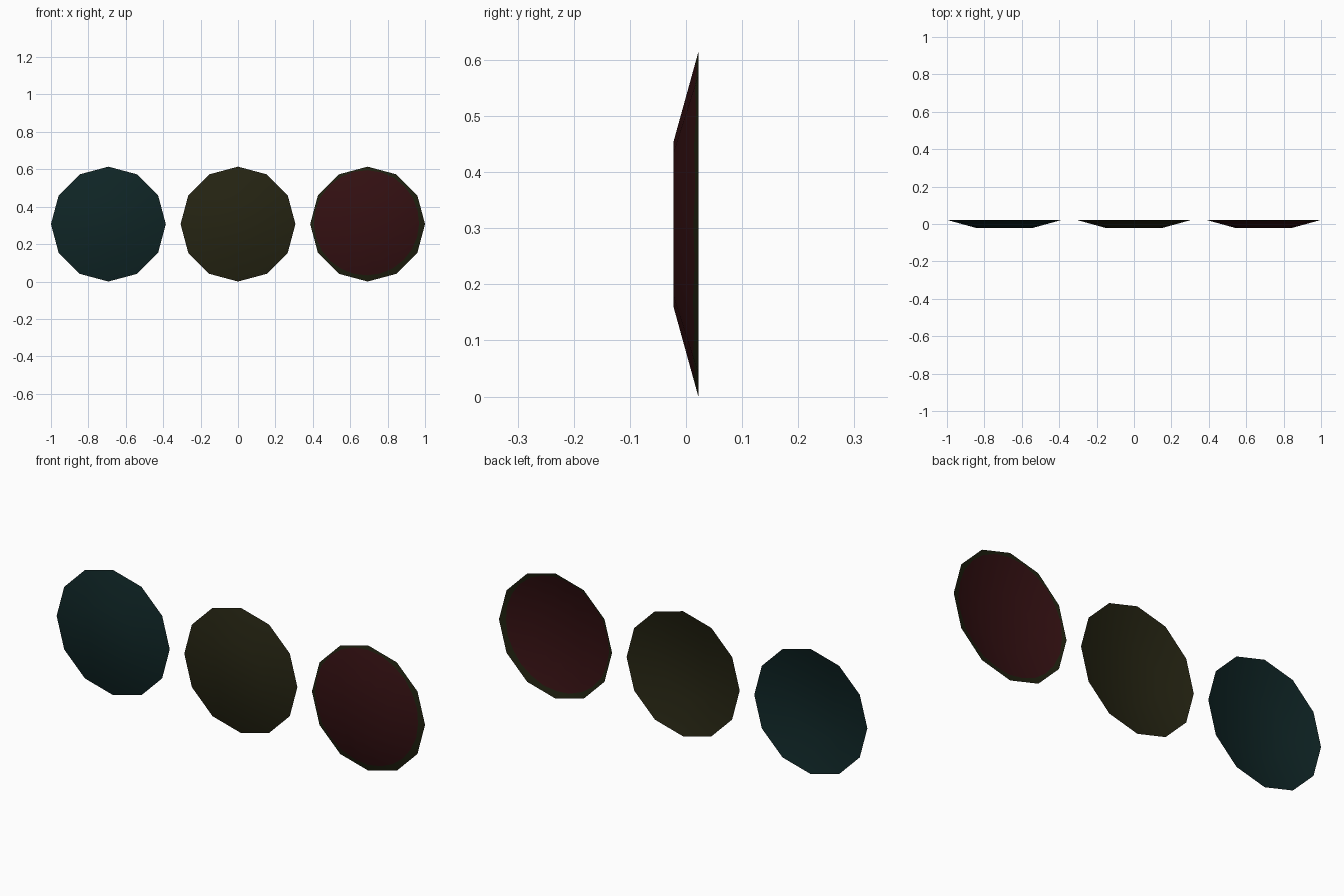
import bpy, bmesh, math

if "Cube" in bpy.data.objects:
    bpy.data.objects.remove(bpy.data.objects["Cube"])

R_BACK, R_FRONT = 0.307, 0.148     # corner radius of open back rim / flat front cap
HALF_D, SIDES = 0.022, 12
SPACING = 0.693


def material(name, rgb):
    m = bpy.data.materials.new(name)
    m.diffuse_color = (*rgb, 1)
    m.use_nodes = True
    m.node_tree.nodes["Principled BSDF"].inputs["Base Color"].default_value = m.diffuse_color
    return m


teal = material("dark teal", (0.0048, 0.0185, 0.0190))
olive = material("dark olive", (0.0185, 0.0175, 0.0062))
red = material("dark red", (0.0330, 0.0050, 0.0058))
rim_olive = material("rim olive", (0.0140, 0.0145, 0.0048))


def flat_factor(a):
    """Radius of a unit 12-gon (corner at angle 0) in direction a."""
    half = math.pi / SIDES
    return math.cos(half) / math.cos(a % (2 * half) - half)


def lens(name, x, mats, steps=SIDES, paint_edge=None):
    """Open-backed shallow dish: flat cap, sloped wall, optional painted rim."""
    bm = bmesh.new()

    def ring(radius):
        verts = []
        for i in range(steps):
            a = 2 * math.pi * i / steps
            r = radius(a)
            # keep every point on the flat wall facets
            t = (r / flat_factor(a) - R_FRONT) / (R_BACK - R_FRONT)
            verts.append(bm.verts.new((r * math.cos(a), HALF_D * (2 * t - 1), r * math.sin(a))))
        return verts

    rings = [ring(lambda a: R_FRONT * flat_factor(a))]
    if paint_edge:
        rings.append(ring(paint_edge))
    rings.append(ring(lambda a: R_BACK * flat_factor(a)))

    bm.faces.new(rings[0])                      # front cap
    for k, (inner, outer) in enumerate(zip(rings, rings[1:])):
        for i in range(steps):
            j = (i + 1) % steps
            f = bm.faces.new((inner[i], outer[i], outer[j], inner[j]))
            f.material_index = k
    for f in bm.faces:
        f.smooth = True
    me = bpy.data.meshes.new(name)
    bm.to_mesh(me)
    bm.free()
    for m in mats:
        me.materials.append(m)
    ob = bpy.data.objects.new(name, me)
    ob.location = (x, 0, R_BACK)
    bpy.context.collection.objects.link(ob)


lens("teal_lens", -SPACING, [teal])
lens("olive_lens", 0, [olive])
# red centre is a circle set slightly up and left inside the olive rim
lens("red_lens", SPACING, [red, rim_olive], steps=24,
     paint_edge=lambda a: 0.281 - 0.006 * math.cos(a) + 0.007 * math.sin(a))
